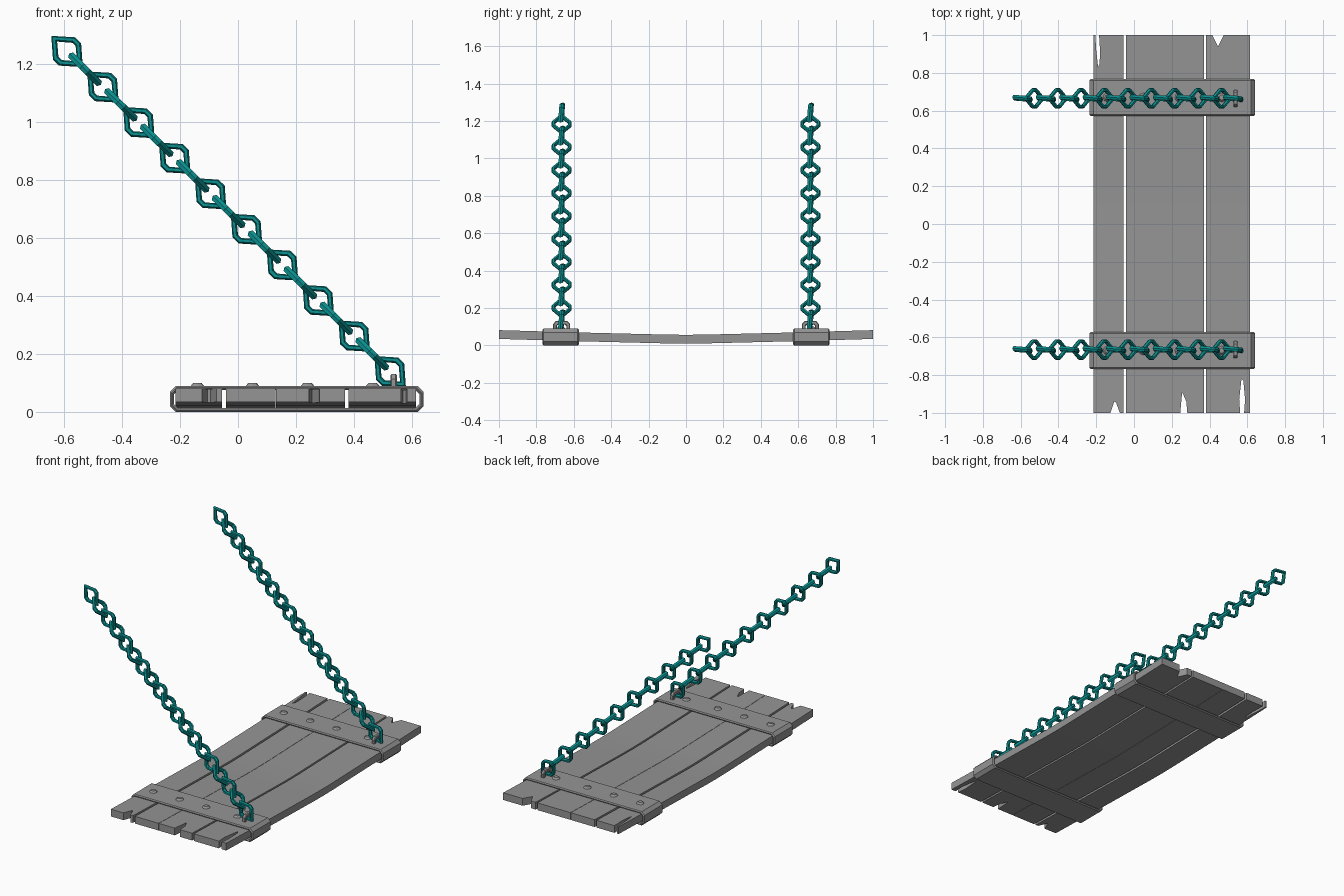
import bpy
import bmesh
from mathutils import Matrix, Vector

cube = bpy.data.objects.get("Cube")
if cube:
    bpy.data.objects.remove(cube, do_unlink=True)


def material(name, color):
    mat = bpy.data.materials.new(name)
    mat.use_nodes = True
    mat.diffuse_color = color
    mat.node_tree.nodes["Principled BSDF"].inputs["Base Color"].default_value = color
    return mat


GREY = material("weathered_grey", (0.3, 0.3, 0.3, 1))
TEAL = material("teal_metal", (0.003, 0.27, 0.27, 1))
STRAP_Y = 0.67
CHAIN_Y = 0.665


def finish(bm, name, mat, bevel=0):
    bmesh.ops.recalc_face_normals(bm, faces=bm.faces)
    mesh = bpy.data.meshes.new(name)
    bm.to_mesh(mesh)
    bm.free()
    mesh.materials.append(mat)
    obj = bpy.data.objects.new(name, mesh)
    bpy.context.collection.objects.link(obj)
    if bevel:
        mod = obj.modifiers.new("soft_edges", "BEVEL")
        mod.width = bevel
        mod.segments = 1
        mod.limit_method = "ANGLE"
        mod.angle_limit = 1.0
    return obj


def bridge(bm, loops):
    """Join closed loops of points into a closed ring-shaped skin."""
    rings = [[bm.verts.new(p) for p in loop] for loop in loops]
    count = len(rings[0])
    for i, ring in enumerate(rings):
        following = rings[(i + 1) % len(rings)]
        for j in range(count):
            k = (j + 1) % count
            bm.faces.new((ring[j], ring[k], following[k], following[j]))


def extrude(bm, vector):
    result = bmesh.ops.extrude_face_region(bm, geom=bm.faces[:])
    moved = [v for v in result["geom"] if isinstance(v, bmesh.types.BMVert)]
    bmesh.ops.translate(bm, verts=moved, vec=vector)


# Sagging planks with splits in their ends
SAG = [(0, 0.010), (0.1, 0.011), (0.55, 0.022), (1, 0.035)]


def sag(y):
    for (y0, z0), (y1, z1) in zip(SAG, SAG[1:]):
        if abs(y) <= y1 + 0.001:
            return z0 + (z1 - z0) * (abs(y) - y0) / (y1 - y0)
    return SAG[-1][1]


def plank(name, x0, x1, front=(), back=()):
    outline = [(x0, -1), *front, (x1, -1), (x1, 1), *back, (x0, 1)]
    bm = bmesh.new()
    bm.faces.new([bm.verts.new((x, y, 0)) for x, y in outline])
    for y in (-0.55, -0.1, 0, 0.1, 0.55):
        bmesh.ops.bisect_plane(bm, geom=bm.verts[:] + bm.edges[:] + bm.faces[:],
                               plane_co=(0, y, 0), plane_no=(0, 1, 0))
    extrude(bm, (0, 0, 0.047))
    for v in bm.verts:
        v.co.z += sag(v.co.y)
    finish(bm, name, GREY)


plank("right_plank", -0.215, -0.056,
      front=[(-0.125, -1), (-0.105, -0.94), (-0.095, -0.945), (-0.075, -1)],
      back=[(-0.185, 1), (-0.18, 0.92), (-0.182, 0.85), (-0.19, 0.83),
            (-0.2, 0.92), (-0.205, 1)])
plank("right_middle_plank", -0.042, 0.129)
plank("left_middle_plank", 0.131, 0.37,
      front=[(0.245, -1), (0.255, -0.89), (0.277, -0.94), (0.282, -1)])
plank("left_plank", 0.382, 0.615,
      front=[(0.562, -1), (0.557, -0.93), (0.569, -0.82), (0.579, -0.83),
             (0.588, -0.93), (0.583, -1)],
      back=[(0.475, 1), (0.445, 0.94), (0.415, 1)])


# Straps wrapped around the planks, with studs and a staple
def strap_loop(inset, y):
    x0, x1, z0, z1 = -0.235 + inset, 0.64 - inset, inset, 0.09 - inset
    c = 0.02 - inset * 0.4
    return [(x, y, z) for x, z in (
        (x0 + c, z0), (x1 - c, z0), (x1, z0 + c), (x1, z1 - c),
        (x1 - c, z1), (x0 + c, z1), (x0, z1 - c), (x0, z0 + c))]


def strap(name, y):
    y0, y1, wall = y - 0.097, y + 0.097, 0.014
    bm = bmesh.new()
    bridge(bm, [strap_loop(0, y0), strap_loop(0, y1),
                strap_loop(wall, y1), strap_loop(wall, y0)])
    finish(bm, name, GREY, 0.006)


def studs(name, y):
    bm = bmesh.new()
    for x in (-0.14, 0.05, 0.24, 0.465):
        bmesh.ops.create_cone(bm, cap_ends=True, segments=8, radius1=0.025,
                              radius2=0.014, depth=0.012,
                              matrix=Matrix.Translation((x, y, 0.095)))
    finish(bm, name, GREY)


def staple(name, y):
    half = [(0.045, 0.08), (0.045, 0.115), (0.03, 0.132)]
    inner = [(0.018, 0.112), (0.025, 0.105), (0.025, 0.08)]
    outline = half + [(-a, z) for a, z in reversed(half)]
    outline += [(-a, z) for a, z in reversed(inner)] + inner
    bm = bmesh.new()
    bm.faces.new([bm.verts.new((0.526, y + a, z)) for a, z in outline])
    extrude(bm, (0.022, 0, 0))
    finish(bm, name, GREY, 0.004)


# Chains of pointed links, alternately upright and flat
START = Vector((-0.59, 0, 1.245))
STEP = Vector((0.1239, 0, -0.1228))
ALONG = STEP.normalized()
SIDE = Vector((0, 1, 0))
UP = SIDE.cross(ALONG) * -1


def link(bm, centre, along, across):
    normal = along.cross(across)
    loops = []
    for t, h in ((0, 0), (0.25, 1), (0.75, 1), (1, 0), (0.75, -1), (0.25, -1)):
        tip, shoulder, width = 0.077 - 0.0285 * t, 0.015 - 0.007 * t, 0.054 - 0.02 * t
        outline = [(tip, 0), (shoulder, width), (-shoulder, width),
                   (-tip, 0), (-shoulder, -width), (shoulder, -width)]
        loops.append([centre + along * u + across * v + normal * (h * 0.012)
                      for u, v in outline])
    bridge(bm, loops)


def chain(name, y):
    bm = bmesh.new()
    start = START + SIDE * y
    tilted = (ALONG - SIDE * 0.1).normalized()
    for i in range(10):
        link(bm, start + STEP * i, tilted, UP)
        if i < 9:
            link(bm, start + STEP * (i + 0.5), ALONG, SIDE)
    finish(bm, name, TEAL)


for end, sign in (("front", -1), ("back", 1)):
    strap(end + "_strap", sign * STRAP_Y)
    studs(end + "_studs", sign * STRAP_Y)
    staple(end + "_staple", sign * CHAIN_Y)
    chain(end + "_chain", sign * CHAIN_Y)
